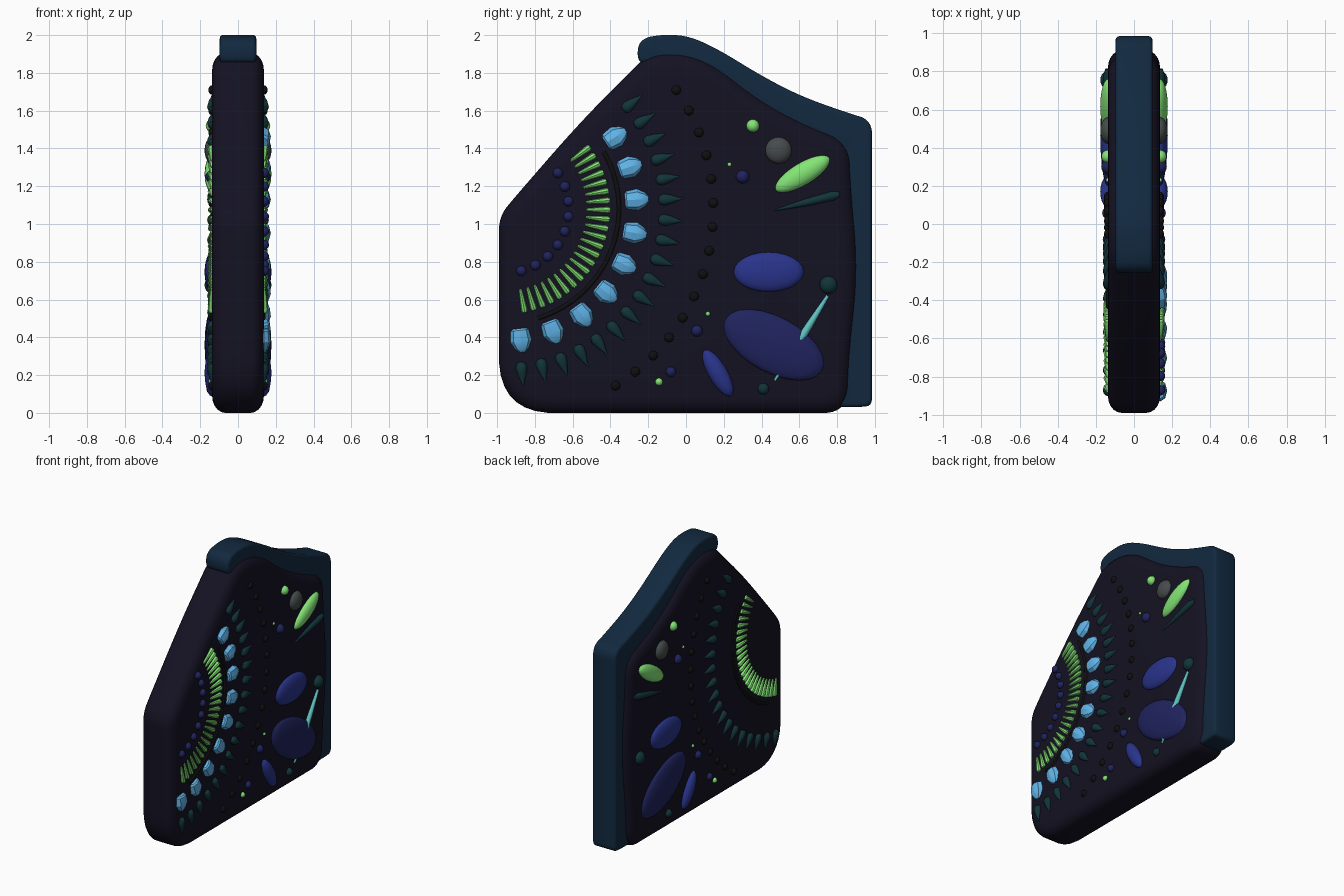
import bpy, bmesh, math
from mathutils import Matrix, Vector

if "Cube" in bpy.data.objects:
    bpy.data.objects.remove(bpy.data.objects["Cube"])

FACE = 0.137            # half thickness of the slab
FAN = (-0.96, 1.08)     # centre of the fan pattern (y, z)


def material(name, rgb):
    m = bpy.data.materials.new(name)
    m.diffuse_color = (*rgb, 1)
    m.use_nodes = True
    m.node_tree.nodes["Principled BSDF"].inputs["Base Color"].default_value = m.diffuse_color
    return m


NAVY = material("midnight", (0.007, 0.006, 0.016))
TRIM = material("deep_blue", (0.006, 0.022, 0.05))
GREEN = material("lime", (0.23, 0.78, 0.18))
SKY = material("sky_blue", (0.12, 0.46, 0.82))
TEAL = material("dark_teal", (0.006, 0.035, 0.042))
BLUE = material("blue", (0.022, 0.034, 0.26))
INDIGO = material("indigo", (0.014, 0.017, 0.11))
GREY = material("smoke", (0.06, 0.07, 0.07))
CYAN = material("cyan", (0.12, 0.55, 0.55))
BLACK = material("black", (0.005, 0.005, 0.005))


def finish(name, bm, mat, mirror=False, angle=40):
    bmesh.ops.recalc_face_normals(bm, faces=bm.faces)
    me = bpy.data.meshes.new(name)
    bm.to_mesh(me)
    bm.free()
    ob = bpy.data.objects.new(name, me)
    bpy.context.collection.objects.link(ob)
    me.materials.append(mat)
    if angle:
        bpy.ops.object.select_all(action='DESELECT')
        ob.select_set(True)
        bpy.context.view_layer.objects.active = ob
        bpy.ops.object.shade_smooth_by_angle(angle=math.radians(angle))
    if mirror:
        ob.modifiers.new("mirror", 'MIRROR').use_mirror_merge = False
    return ob


def inset(pts, d):
    out = []
    for i, p in enumerate(pts):
        a = (Vector(p) - Vector(pts[i - 1])).normalized()
        b = (Vector(pts[(i + 1) % len(pts)]) - Vector(p)).normalized()
        na, nb = Vector((-a.y, a.x)), Vector((-b.y, b.x))
        out.append(Vector(p) + (na + nb) * d / (1 + na.dot(nb)))
    return out


def soften(pts, n):
    for _ in range(n):
        new = []
        for i, p in enumerate(pts):
            q = pts[(i + 1) % len(pts)]
            new += [p * 0.75 + q * 0.25, p * 0.25 + q * 0.75]
        pts = new
    return pts


def slab(name, outline, half, round_in, round_x, mat, steps=5):
    """Softened outline in the y-z plane, thickened along x with rounded rims."""
    bm = bmesh.new()
    prof = []
    for k in range(steps + 1):
        a = k / steps * math.pi / 2
        prof.append((half - round_x * (1 - math.cos(a)), round_in * (1 - math.sin(a))))
    prof += [(-x, d) for x, d in reversed(prof)]
    rings = [[bm.verts.new((x, p.x, p.y)) for p in soften(inset(outline, d), 3)] for x, d in prof]
    for r, s in zip(rings, rings[1:]):
        for i in range(len(r)):
            j = (i + 1) % len(r)
            bm.faces.new((r[i], r[j], s[j], s[i]))
    bm.faces.new(rings[0])
    bm.faces.new(rings[-1])
    return finish(name, bm, mat)


def turned(bm, prof, y, z, ang, x=FACE, sides=12, depth=1.0):
    """Turned piece lying on the face, its axis pointing along ang."""
    m = Matrix.Translation((x, y, z)) @ Matrix.Rotation(ang, 4, 'X')
    rings = []
    for t, r in prof:
        rings.append([bm.verts.new(m @ Vector((depth * r * math.cos(2 * math.pi * k / sides), t,
                                               r * math.sin(2 * math.pi * k / sides))))
                      for k in range(sides)])
    for r, s in zip(rings, rings[1:]):
        for i in range(sides):
            j = (i + 1) % sides
            bm.faces.new((r[i], r[j], s[j], s[i]))
    bm.faces.new(rings[0])
    bm.faces.new(rings[-1])


def pebble(bm, y, z, a, b, deg=0, depth=None):
    m = (Matrix.Translation((FACE, y, z)) @ Matrix.Rotation(math.radians(deg), 4, 'X')
         @ Matrix.Diagonal((depth or min(b, 0.04), a, b, 1)))
    bmesh.ops.create_uvsphere(bm, u_segments=20, v_segments=12, radius=1, matrix=m)


def fan(count, radius, start, end):
    for k in range(count):
        a = math.radians(start + (end - start) * k / (count - 1))
        yield FAN[0] + radius * math.cos(a), FAN[1] + radius * math.sin(a), a


# main slab and the trim running over the top and down the back
slab("body", [(-.99, .6), (-.99, 0), (-.4, 0), (.6, 0), (.86, 0), (.87, .3), (.92, .75), (.88, 1.2),
              (.87, 1.44), (.63, 1.53), (.39, 1.66), (.15, 1.85), (-.02, 1.91), (-.2, 1.9),
              (-.3, 1.8), (-.56, 1.54), (-.9, 1.15), (-.99, 1.04), (-.99, .9)],
     FACE, 0.09, 0.07, NAVY)
slab("back_trim", [(.77, .03), (.93, .03), (.985, .04), (.985, .12), (.985, 1.4), (.985, 1.55),
                   (.85, 1.59), (.6, 1.68), (.39, 1.79), (.18, 1.92), (.02, 1.995), (-.12, 2.005),
                   (-.25, 1.98), (-.26, 1.86), (-.2, 1.85), (0, 1.86), (.18, 1.77), (.39, 1.61),
                   (.63, 1.47), (.8, 1.4), (.83, 1.3), (.85, .7), (.82, .15)],
     0.097, 0.02, 0.02, TRIM, 3)

# fan of ornaments, from the inside out
bm = bmesh.new()
for y, z, a in fan(9, 0.34, 34, -75):
    pebble(bm, y, z, 0.027, 0.027)
finish("inner_beads", bm, INDIGO)

bm = bmesh.new()
for y, z, a in fan(23, 0.496, 36, -79):
    turned(bm, [(-.063, .006), (-.05, .009), (.05, .018), (.063, .013)], y, z, a, depth=1.3, sides=8)
finish("green_spikes", bm, GREEN, True)

cu = bpy.data.curves.new("fan_groove", 'CURVE')
cu.dimensions = '3D'
cu.bevel_depth = 0.013
cu.bevel_resolution = 2
cu.use_fill_caps = True
arc = list(fan(30, 0.605, 30, -73))
sp = cu.splines.new('POLY')
sp.points.add(len(arc) - 1)
for p, (y, z, a) in zip(sp.points, arc):
    p.co = (FACE - 0.004, y, z, 1)
cu.materials.append(BLACK)
groove = bpy.data.objects.new("fan_groove", cu)
bpy.context.collection.objects.link(groove)
groove.modifiers.new("mirror", 'MIRROR')

bm = bmesh.new()
for y, z, a in fan(9, 0.70, 33, -83):
    turned(bm, [(-.062, .034), (-.052, .048), (.005, .057), (.045, .036), (.064, .014)],
           y, z, a, sides=8, depth=0.65)
finish("sky_gems", bm, SKY, angle=25)

bm = bmesh.new()
for y, z, a in fan(18, 0.88, 39.7, -84):
    turned(bm, [(-.064, .01), (-.056, .024), (-.035, .031), (0, .024), (.04, .009), (.066, .002)],
           y, z, a, depth=0.85)
finish("teal_thorns", bm, TEAL, True)

bm = bmesh.new()
for y, z, a in fan(15, 1.105, 34.7, -57.9):
    pebble(bm, y, z, 0.025, 0.025, depth=0.02)
finish("outer_dots", bm, BLACK, True)

# scattered pebbles: (y, z, half length, half width, tilt)
groups = {
    "green_pebbles": (GREEN, [(.354, 1.52, .034, .034, 0), (.617, 1.265, .165, .058, 31),
                              (.23, 1.315, .011, .011, 0), (.116, .524, .012, .012, 0),
                              (-.143, .164, .02, .02, 0)]),
    "grey_pebble": (GREY, [(.49, 1.39, .07, .07, 0)]),
    "blue_pebbles": (BLUE, [(.438, .746, .185, .105, 0), (.169, .21, .14, .05, -60)]),
    "indigo_pebbles": (INDIGO, [(.465, .36, .29, .148, -28), (.30, 1.25, .035, .035, 0),
                                (.058, .434, .03, .03, 0), (-.08, .217, .027, .027, 0)]),
    "teal_pebbles": (TEAL, [(.755, .677, .047, .047, 0), (.41, .127, .03, .03, 0)]),
}
for name, (mat, items) in groups.items():
    bm = bmesh.new()
    for it in items:
        pebble(bm, *it)
    finish(name, bm, mat, True)

# slim leaf on both sides, cyan rod on the right side only
bm = bmesh.new()
turned(bm, [(-.178, .003), (0, .02), (.14, .025), (.178, .014)], .64, 1.115, math.radians(14))
finish("teal_leaf", bm, TEAL, True)
bm = bmesh.new()
turned(bm, [(-.265, .006), (-.05, .022), (.08, .019), (.265, .009)], .61, .395, math.radians(58), x=0.143)
finish("cyan_rod", bm, CYAN)
